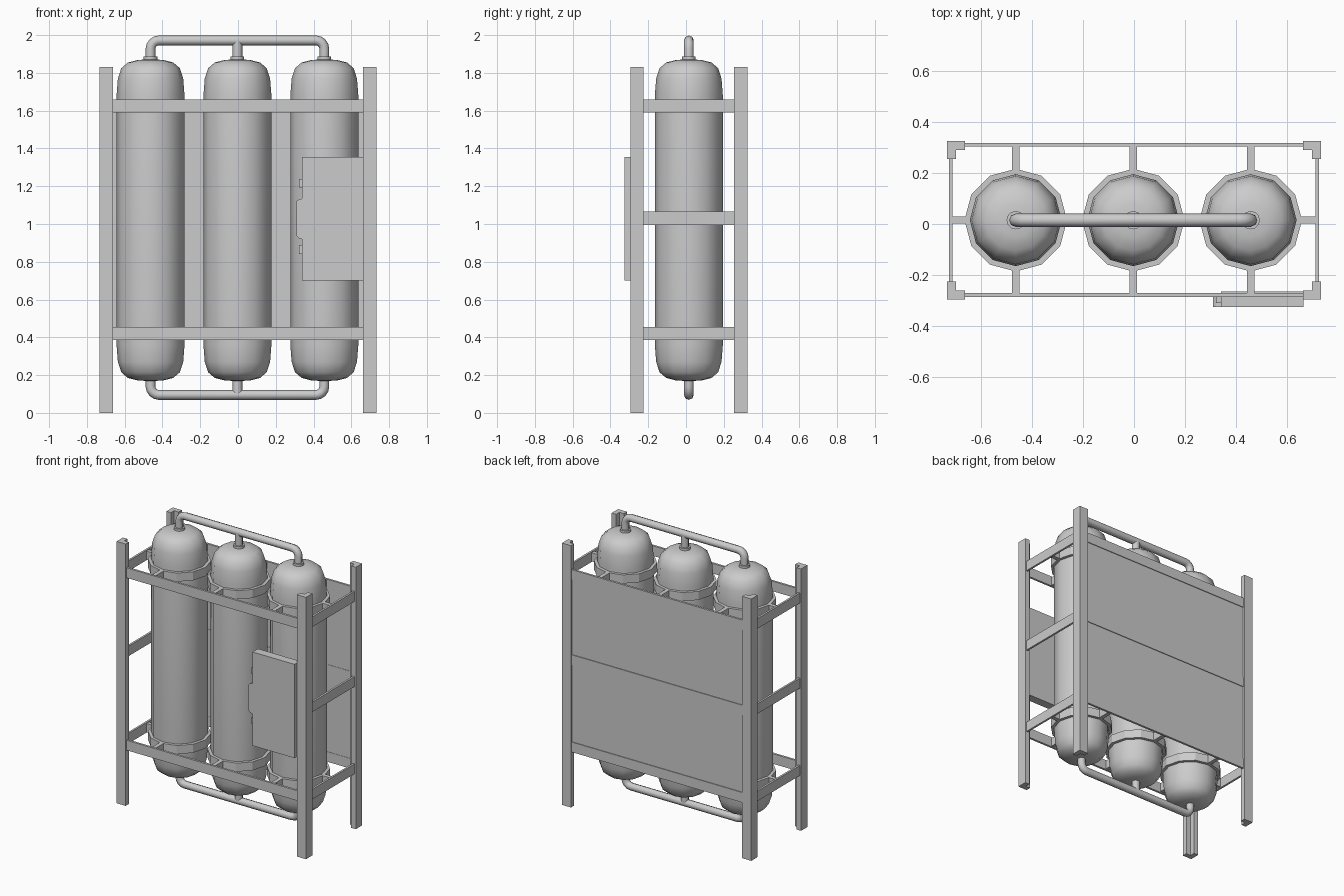
import bpy, bmesh, math

if "Cube" in bpy.data.objects:
    bpy.data.objects.remove(bpy.data.objects["Cube"])

CY = 0.015                       # frame and tank centre line in y
TANKS = (-0.463, -0.003, 0.457)
XP, YP = 0.732, 0.31             # post outer half extents (about CY)
LEVELS = (0.42, 1.03, 1.625)     # rail heights


def finish(name, bm, smooth=None):
    bmesh.ops.recalc_face_normals(bm, faces=bm.faces[:])
    me = bpy.data.meshes.new(name)
    bm.to_mesh(me)
    bm.free()
    ob = bpy.data.objects.new(name, me)
    bpy.context.collection.objects.link(ob)
    if smooth:
        smooth_obj(ob, smooth)
    return ob


def smooth_obj(ob, angle):
    bpy.ops.object.select_all(action='DESELECT')
    ob.select_set(True)
    bpy.context.view_layer.objects.active = ob
    bpy.ops.object.shade_smooth_by_angle(angle=math.radians(angle))


def box(name, x, y, z):
    return prism(name, [(x[0], y[0]), (x[1], y[0]), (x[1], y[1]), (x[0], y[1])], z)


def prism(name, pts, z):
    # extrude an xy outline between two heights
    bm = bmesh.new()
    f = bm.faces.new([bm.verts.new((px, py, z[0])) for px, py in pts])
    r = bmesh.ops.extrude_face_region(bm, geom=[f])
    bmesh.ops.translate(bm, vec=(0, 0, z[1] - z[0]),
                        verts=[v for v in r['geom'] if isinstance(v, bmesh.types.BMVert)])
    return finish(name, bm)


def lathe(name, prof, x, sides=12, closed=False, smooth=None):
    # spin an (r, z) profile about a vertical axis at (x, CY)
    bm = bmesh.new()
    vs = [bm.verts.new((x + r, CY, z)) for r, z in prof]
    es = [bm.edges.new((vs[i], vs[i + 1])) for i in range(len(vs) - 1)]
    if closed:
        es.append(bm.edges.new((vs[-1], vs[0])))
    bmesh.ops.spin(bm, geom=vs + es, cent=(x, CY, 0), axis=(0, 0, 1),
                   angle=2 * math.pi, steps=sides, use_duplicate=False)
    bmesh.ops.remove_doubles(bm, verts=bm.verts[:], dist=1e-4)
    return finish(name, bm, smooth)


def pipe(name, pts, r):
    cu = bpy.data.curves.new(name, 'CURVE')
    cu.dimensions = '3D'
    cu.bevel_depth, cu.bevel_resolution, cu.use_fill_caps = r, 2, True
    sp = cu.splines.new('POLY')
    sp.points.add(len(pts) - 1)
    for p, c in zip(sp.points, pts):
        p.co = (*c, 1)
    ob = bpy.data.objects.new(name, cu)
    bpy.context.collection.objects.link(ob)
    bpy.ops.object.select_all(action='DESELECT')
    ob.select_set(True)
    bpy.context.view_layer.objects.active = ob
    bpy.ops.object.convert(target='MESH')
    smooth_obj(bpy.context.object, 50)


# L-section corner posts
for sx in (-1, 1):
    for sy in (-1, 1):
        L = [(0, 0), (0.07, 0), (0.07, 0.035), (0.035, 0.035), (0.035, 0.07), (0, 0.07)]
        prism("corner_post", [(sx * (XP - a), CY + sy * (YP - b)) for a, b in L], (0, 1.83))

# flat rails: sides and back at three levels, front at top and bottom
for i, z in enumerate(LEVELS):
    zz = (z - 0.035, z + 0.035)
    for sx in (-1, 1):
        box("side_rail", sorted((sx * 0.724, sx * 0.71)), (CY - 0.29, CY + 0.29), zz)
    box("back_rail", (-0.71, 0.71), (0.303, 0.318), zz)
    if i != 1:
        box("front_rail", (-0.71, 0.71), (-0.285, -0.27), zz)

# recessed back panel
box("back_panel", (-0.70, 0.70), (0.305, 0.313), (0.42, 1.625))

# tanks with rounded ends, clamp rings and bracket tabs
dome = [(0, 0.851), (0.065, 0.849), (0.12, 0.835), (0.155, 0.805), (0.173, 0.75), (0.18, 0.66)]
for x in TANKS:
    prof = [(r, 1.02 + h) for r, h in dome]
    prof += [(r, 1.02 - h) for r, h in reversed(dome)]
    lathe("tank", prof, x, smooth=50)
    lathe("tank_collar", [(0, 1.86), (0.036, 1.86), (0.036, 1.886), (0, 1.886)], x, smooth=40)
    for z in (LEVELS[0], LEVELS[2]):
        a, b = z - 0.03, z + 0.03
        lathe("clamp_ring", [(0.176, a), (0.201, a), (0.201, b), (0.176, b)], x, closed=True)
        for s in (-1, 1):
            box("clamp_bracket", (x - 0.014, x + 0.014),
                sorted((CY + s * 0.193, CY + s * 0.29)), (a, b))
        if abs(x) > 0.1:
            s = math.copysign(1, x)
            box("side_bracket", sorted((x + s * 0.193, s * 0.712)),
                (CY - 0.014, CY + 0.014), (a, b))

# manifold pipes with rounded elbows
R = 0.045
for name, axis, end in (("top_manifold", 1.972, 1.85), ("bottom_manifold", 0.095, 0.19)):
    up = 1 if end > axis else -1
    x0, x1 = TANKS[0], TANKS[2]
    arc = [(R - R * math.cos(t * math.pi / 8), R - R * math.sin(t * math.pi / 8)) for t in range(5)]
    pts = [(x0, CY, end)] + [(x0 + a, CY, axis + up * b) for a, b in arc]
    pts += [(x1 - a, CY, axis + up * b) for a, b in reversed(arc)] + [(x1, CY, end)]
    pipe(name, pts, 0.026)
    pipe(name + "_branch", [(TANKS[1], CY, axis), (TANKS[1], CY, end)], 0.026)

# control box with side latch plate and two hinges
box("control_box", (0.34, 0.664), (-0.325, -0.265), (0.70, 1.355))
bm = bmesh.new()
out = [(0.342, 0.92), (0.322, 0.925), (0.309, 0.94), (0.309, 1.12), (0.322, 1.13), (0.342, 1.135)]
f = bm.faces.new([bm.verts.new((x, -0.325, z)) for x, z in out])
r = bmesh.ops.extrude_face_region(bm, geom=[f])
bmesh.ops.translate(bm, vec=(0, 0.04, 0),
                    verts=[v for v in r['geom'] if isinstance(v, bmesh.types.BMVert)])
finish("box_latch_plate", bm)
for z in (0.865, 1.215):
    box("box_hinge", (0.322, 0.345), (-0.31, -0.28), (z - 0.023, z + 0.023))
